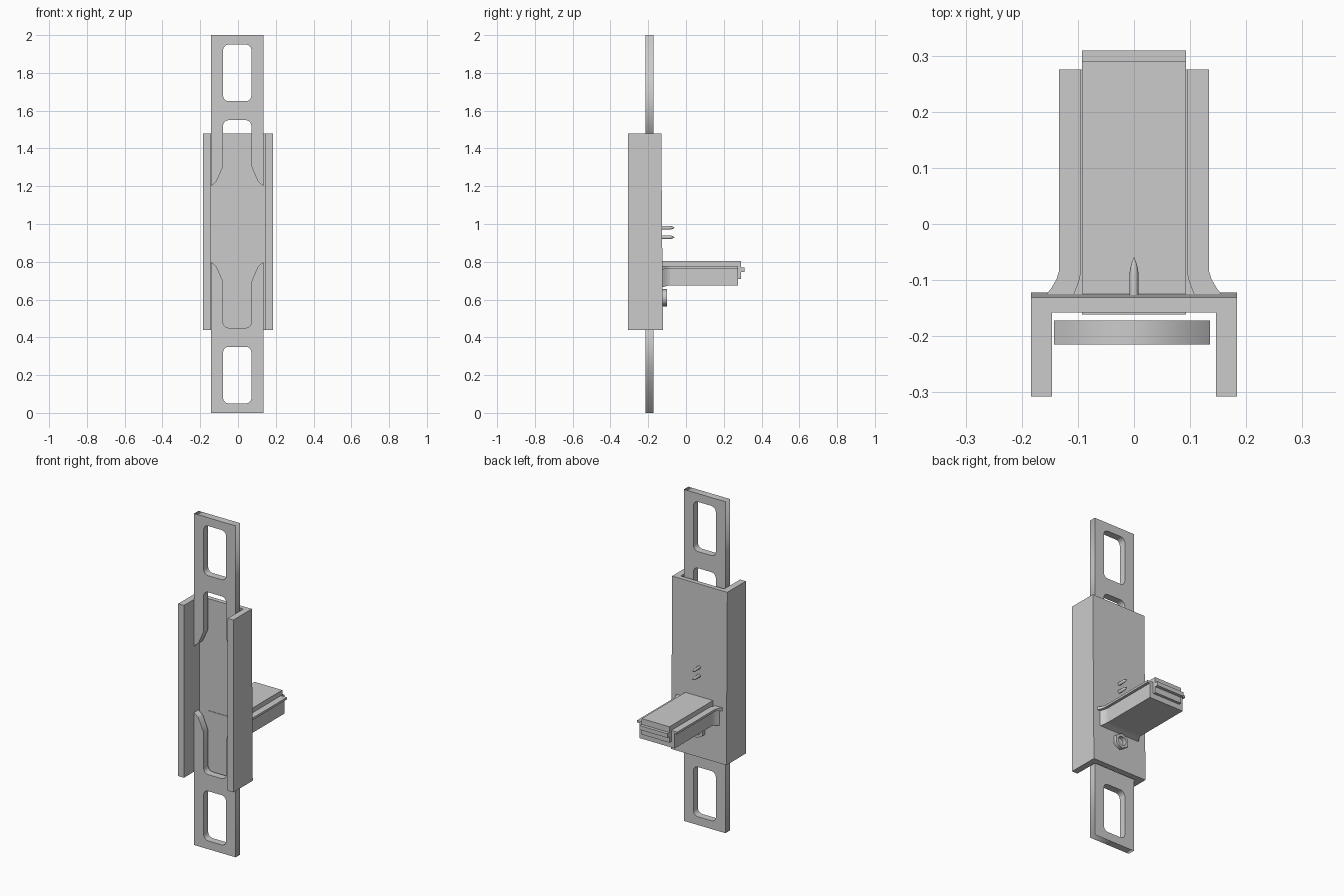
import bpy, bmesh, math

if "Cube" in bpy.data.objects:
    bpy.data.objects.remove(bpy.data.objects["Cube"])


def finish(bm, name, smooth=False):
    bmesh.ops.recalc_face_normals(bm, faces=bm.faces)
    me = bpy.data.meshes.new(name)
    bm.to_mesh(me)
    bm.free()
    ob = bpy.data.objects.new(name, me)
    bpy.context.collection.objects.link(ob)
    if smooth:
        for o in bpy.context.selected_objects:
            o.select_set(False)
        ob.select_set(True)
        bpy.context.view_layer.objects.active = ob
        bpy.ops.object.shade_smooth_by_angle(angle=math.radians(40))
    return ob


def loft(name, sections, smooth=False):
    """Skin a list of matching closed 3D sections and cap both ends."""
    bm = bmesh.new()
    rings = [[bm.verts.new(p) for p in s] for s in sections]
    n = len(rings[0])
    for a, b in zip(rings, rings[1:]):
        for i in range(n):
            j = (i + 1) % n
            bm.faces.new((a[i], a[j], b[j], b[i]))
    bm.faces.new(rings[0])
    bm.faces.new(rings[-1])
    return finish(bm, name, smooth)


def box(name, x0, x1, y0, y1, z0, z1):
    return loft(name, [[(x0, y0, z), (x1, y0, z), (x1, y1, z), (x0, y1, z)] for z in (z0, z1)])


def plate(name, loops, y0, y1, flip=False):
    """Extrude x-z outlines (first outer, then holes) between y0 and y1."""
    cu = bpy.data.curves.new(name, 'CURVE')
    cu.dimensions = '2D'
    cu.fill_mode = 'BOTH'
    cu.extrude = (y1 - y0) / 2
    for pts in loops:
        sp = cu.splines.new('POLY')
        sp.points.add(len(pts) - 1)
        for p, (x, z) in zip(sp.points, pts):
            p.co = (x, z, 0, 1)
        sp.use_cyclic_u = True
    tmp = bpy.data.objects.new(name + "_tmp", cu)
    bpy.context.collection.objects.link(tmp)
    bpy.context.view_layer.update()
    me = bpy.data.meshes.new_from_object(tmp.evaluated_get(bpy.context.evaluated_depsgraph_get()))
    bpy.data.objects.remove(tmp)
    bm = bmesh.new()
    bm.from_mesh(me)
    bpy.data.meshes.remove(me)
    bmesh.ops.remove_doubles(bm, verts=bm.verts, dist=1e-5)
    for v in bm.verts:
        x, z, d = v.co
        v.co = (x, (y0 + y1) / 2 - d, 2 - z if flip else z)
    return finish(bm, name)


def arc(cx, cz, r, a0, a1, n=5):
    return [(cx + r * math.cos(math.radians(a0 + (a1 - a0) * i / n)),
             cz + r * math.sin(math.radians(a0 + (a1 - a0) * i / n))) for i in range(n + 1)]


# Two forked mounting straps, each with a rounded window
L, R, HL, HR, r = -0.143, 0.135, -0.079, 0.071, 0.03
window = (arc(HL + r, 0.05 + r, r, 180, 270) + arc(HR - r, 0.05 + r, r, 270, 360)
          + arc(HR - r, 0.35 - r, r, 0, 90) + arc(HL + r, 0.35 - r, r, 90, 180))
outer = ([(L, 0), (R, 0), (R, 0.8), (0.106, 0.775), (0.084, 0.725), (HR, 0.695)]
         + arc(HR - r, 0.45 + r, r, 360, 270) + arc(HL + r, 0.45 + r, r, 270, 180)
         + [(HL, 0.695), (-0.092, 0.725), (-0.114, 0.775), (L, 0.8)])
plate("lower_strap", [outer, window], -0.215, -0.172)
plate("upper_strap", [outer, window], -0.215, -0.172, flip=True)


# Channel housing, open at front, top and bottom, back face slightly tapered
def channel(z, back):
    half = [(0.184, back), (0.184, -0.307), (0.146, -0.307), (0.146, -0.158)]
    return [(x, y, z) for x, y in half] + [(-x, y, z) for x, y in reversed(half)]


loft("channel_housing", [channel(0.44, -0.122), channel(1.48, -0.131)])


# Lever tray: flanged trough with a flared root
def tray(y, g):
    half = [(0.117 + g, 0.675 - g * 0.5), (0.117 + g, 0.765 - g * 0.3), (0.134 + g, 0.765 - g * 0.3),
            (0.134 + g, 0.778), (0.0945 + g * 0.6, 0.778), (0.0945 + g * 0.6, 0.708)]
    return [(x, y, z) for x, z in half] + [(-x, y, z) for x, z in reversed(half)]


loft("lever_tray", [tray(y, g) for y, g in
                    [(0.275, 0), (-0.085, 0), (-0.098, 0.004), (-0.112, 0.012), (-0.128, 0.023)]])

# Lever block sitting in the tray, with an end lip
box("lever_block", -0.0925, 0.0925, -0.161, 0.29, 0.709, 0.805)
box("lever_lip", -0.0925, 0.0925, 0.28, 0.309, 0.745, 0.77)

# Pointed pins above the lever
for i, z in enumerate((0.93, 0.98)):
    loft(f"pin_{i + 1}", [[(0.008 * k * math.cos(t * math.pi / 6), y, z + 0.01 * k * math.sin(t * math.pi / 6))
                           for t in range(12)]
                          for y, k in [(-0.135, 1), (-0.088, 1), (-0.076, 0.78), (-0.067, 0.45), (-0.06, 0.05)]],
         smooth=True)

# Hexagonal nut below the lever
plate("hex_nut", [arc(0, 0.61, 0.047, 30, 330, 5), arc(0, 0.61, 0.027, 0, 345, 23)], -0.135, -0.1)
